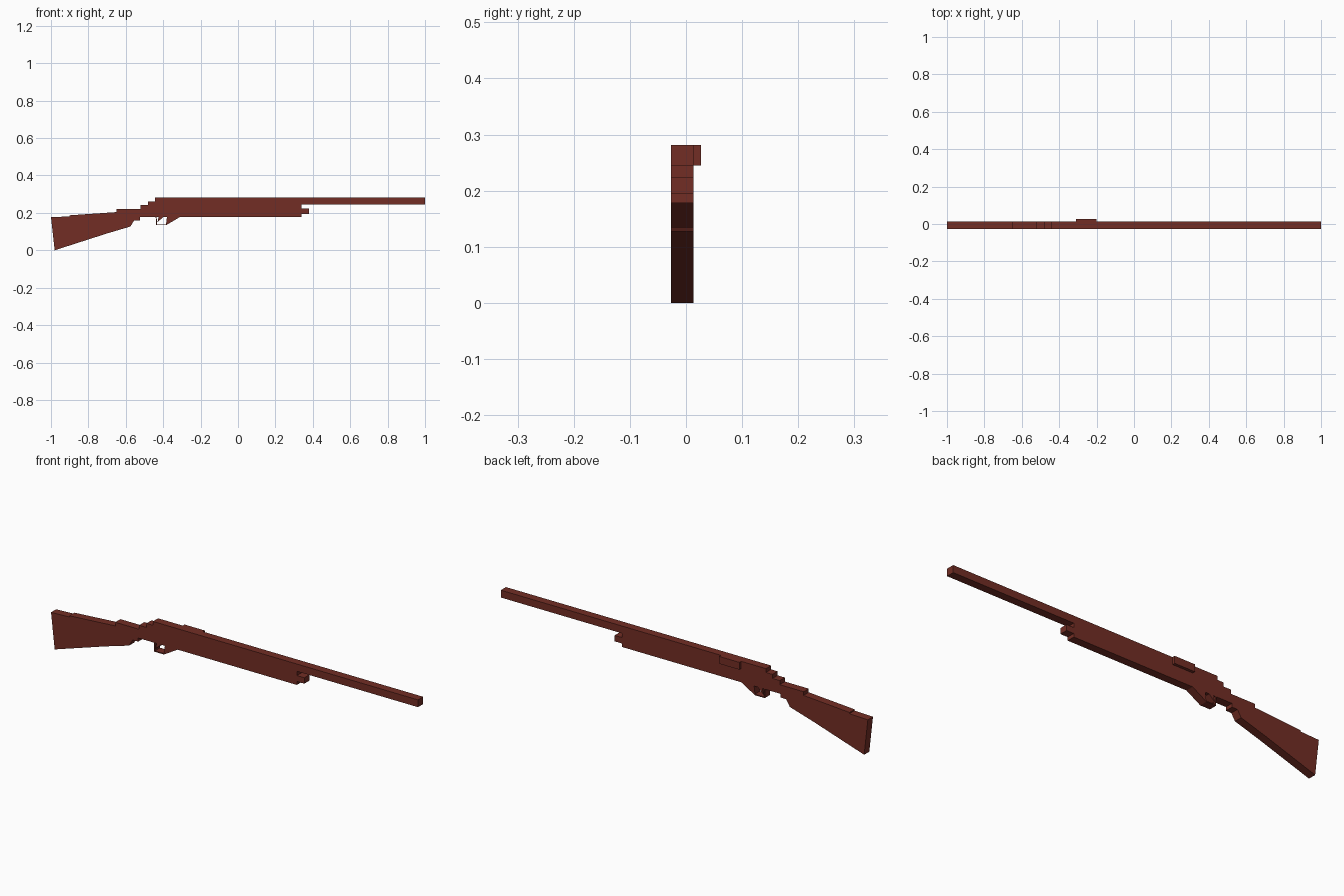
import bpy, bmesh

if "Cube" in bpy.data.objects:
    bpy.data.objects.remove(bpy.data.objects["Cube"])

wood = bpy.data.materials.new("dark_red_brown")
wood.diffuse_color = (0.17, 0.027, 0.018, 1)
wood.use_nodes = True
wood.node_tree.nodes["Principled BSDF"].inputs["Base Color"].default_value = wood.diffuse_color

Y0, Y1 = -0.027, 0.013  # body thickness


def plate(name, outline, y0=Y0, y1=Y1):
    """Extrude an (x, z) outline from y0 to y1."""
    bm = bmesh.new()
    face = bm.faces.new([bm.verts.new((x, y0, z)) for x, z in outline])
    ext = bmesh.ops.extrude_face_region(bm, geom=[face])
    verts = [g for g in ext["geom"] if isinstance(g, bmesh.types.BMVert)]
    bmesh.ops.translate(bm, verts=verts, vec=(0, y1 - y0, 0))
    bmesh.ops.recalc_face_normals(bm, faces=bm.faces)
    mesh = bpy.data.meshes.new(name)
    bm.to_mesh(mesh)
    bm.free()
    mesh.materials.append(wood)
    obj = bpy.data.objects.new(name, mesh)
    bpy.context.collection.objects.link(obj)
    return obj


def block(name, x0, x1, z0, z1, y0=Y0, y1=Y1):
    return plate(name, [(x0, z0), (x1, z0), (x1, z1), (x0, z1)], y0, y1)


# Stock with a raised comb and stepped grip
plate("stock", [(-1, 0.177), (-0.98, 0.0), (-0.70, 0.09), (-0.575, 0.127),
                (-0.555, 0.16), (-0.525, 0.16), (-0.525, 0.178), (-0.52, 0.178),
                (-0.52, 0.222), (-0.65, 0.222), (-0.65, 0.204),
                (-0.90, 0.187), (-0.90, 0.181)])

# Receiver, fore-end and barrel as one stepped silhouette
plate("receiver_and_barrel", [(-0.52, 0.178), (0.34, 0.178), (0.34, 0.245),
                              (1, 0.245), (1, 0.281), (-0.445, 0.281),
                              (-0.445, 0.262), (-0.48, 0.262),
                              (-0.48, 0.242), (-0.52, 0.242)])

# Tube end under the barrel
block("tube_cap", 0.34, 0.38, 0.195, 0.224)

# Raised plate on the back side
block("side_plate", -0.31, -0.20, 0.245, 0.281, Y1, 0.027)

# Trigger guard: rear bar, floor and front wedge
plate("trigger_guard", [(-0.44, 0.178), (-0.438, 0.134), (-0.385, 0.134),
                        (-0.31, 0.178), (-0.38, 0.178), (-0.385, 0.139),
                        (-0.433, 0.139), (-0.435, 0.178)])

# Trigger
plate("trigger", [(-0.425, 0.178), (-0.43, 0.15), (-0.40, 0.178)])
